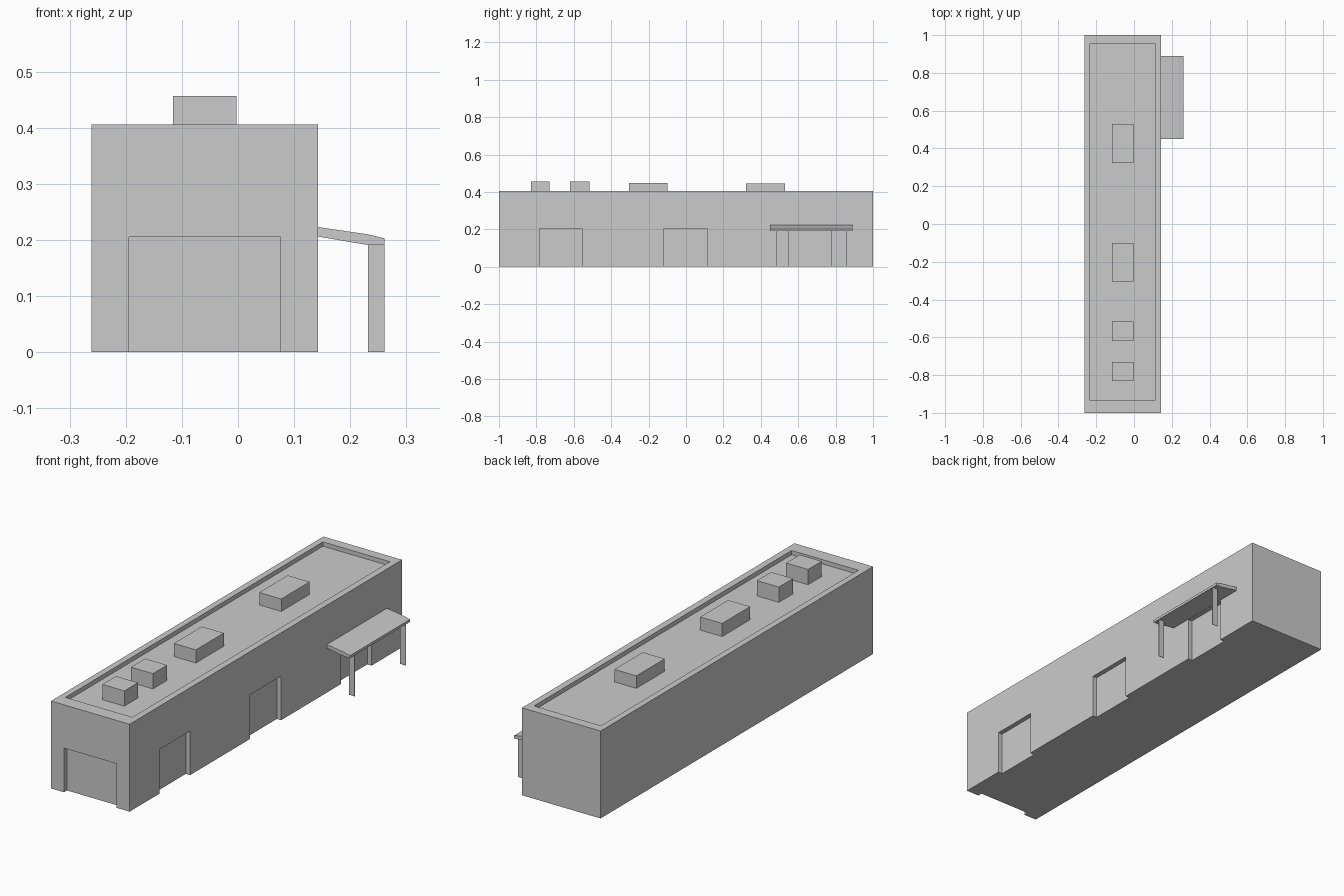
import bpy, bmesh

if "Cube" in bpy.data.objects:
    bpy.data.objects.remove(bpy.data.objects["Cube"])

X0, X1 = -0.261, 0.143      # body side walls
H, DECK = 0.406, 0.386      # parapet top, roof deck
DOOR_H, RECESS = 0.205, 0.022


def add_box(bm, lo, hi):
    """Add an axis-aligned box between two corners."""
    verts = bmesh.ops.create_cube(bm, size=1)["verts"]
    for v in verts:
        for i in range(3):
            v.co[i] = hi[i] if v.co[i] > 0 else lo[i]


def finish(bm, name):
    bmesh.ops.recalc_face_normals(bm, faces=bm.faces[:])
    mesh = bpy.data.meshes.new(name)
    bm.to_mesh(mesh)
    bm.free()
    ob = bpy.data.objects.new(name, mesh)
    bpy.context.collection.objects.link(ob)
    return ob


def box(name, lo, hi):
    bm = bmesh.new()
    add_box(bm, lo, hi)
    return finish(bm, name)


# main building block
building = box("building", (X0, -1, 0), (X1, 1, H))

# cutters: sunken roof deck, front door and three side doors
bm = bmesh.new()
add_box(bm, (-0.232, -0.935, DECK), (0.112, 0.955, H + 0.1))
add_box(bm, (-0.194, -1.1, -0.1), (0.076, -1 + RECESS, DOOR_H))
for y0, y1 in ((-0.78, -0.556), (-0.117, 0.112), (0.551, 0.776)):
    add_box(bm, (X1 - RECESS, y0, -0.1), (X1 + 0.1, y1, DOOR_H))
cutter = finish(bm, "recess_cutter")
cutter.hide_render = True

mod = building.modifiers.new("recesses", "BOOLEAN")
mod.operation = "DIFFERENCE"
mod.solver = "EXACT"
mod.object = cutter
bpy.context.view_layer.objects.active = building
bpy.ops.object.modifier_apply(modifier=mod.name)
bpy.data.objects.remove(cutter)

# rooftop units
for i, (y0, y1, top) in enumerate(((-0.83, -0.73, 0.457), (-0.62, -0.516, 0.457),
                                   (-0.305, -0.1, 0.447), (0.322, 0.53, 0.444))):
    box(f"roof_unit_{i + 1}", (-0.116, y0, DECK), (-0.003, y1, top))

# canopy: sloped profile extruded along y
profile = [(X1, 0.206), (0.232, 0.191), (0.261, 0.191),
           (0.261, 0.203), (0.232, 0.21), (X1, 0.223)]
bm = bmesh.new()
face = bm.faces.new([bm.verts.new((x, 0.449, z)) for x, z in profile])
ext = bmesh.ops.extrude_face_region(bm, geom=[face], use_keep_orig=True)["geom"]
bmesh.ops.translate(bm, vec=(0, 0.441, 0),
                    verts=[g for g in ext if isinstance(g, bmesh.types.BMVert)])
finish(bm, "canopy")

# thin canopy posts
for side, y in (("front", 0.485), ("back", 0.86)):
    box(f"canopy_post_{side}", (0.232, y - 0.001, 0), (0.261, y + 0.001, 0.191))
